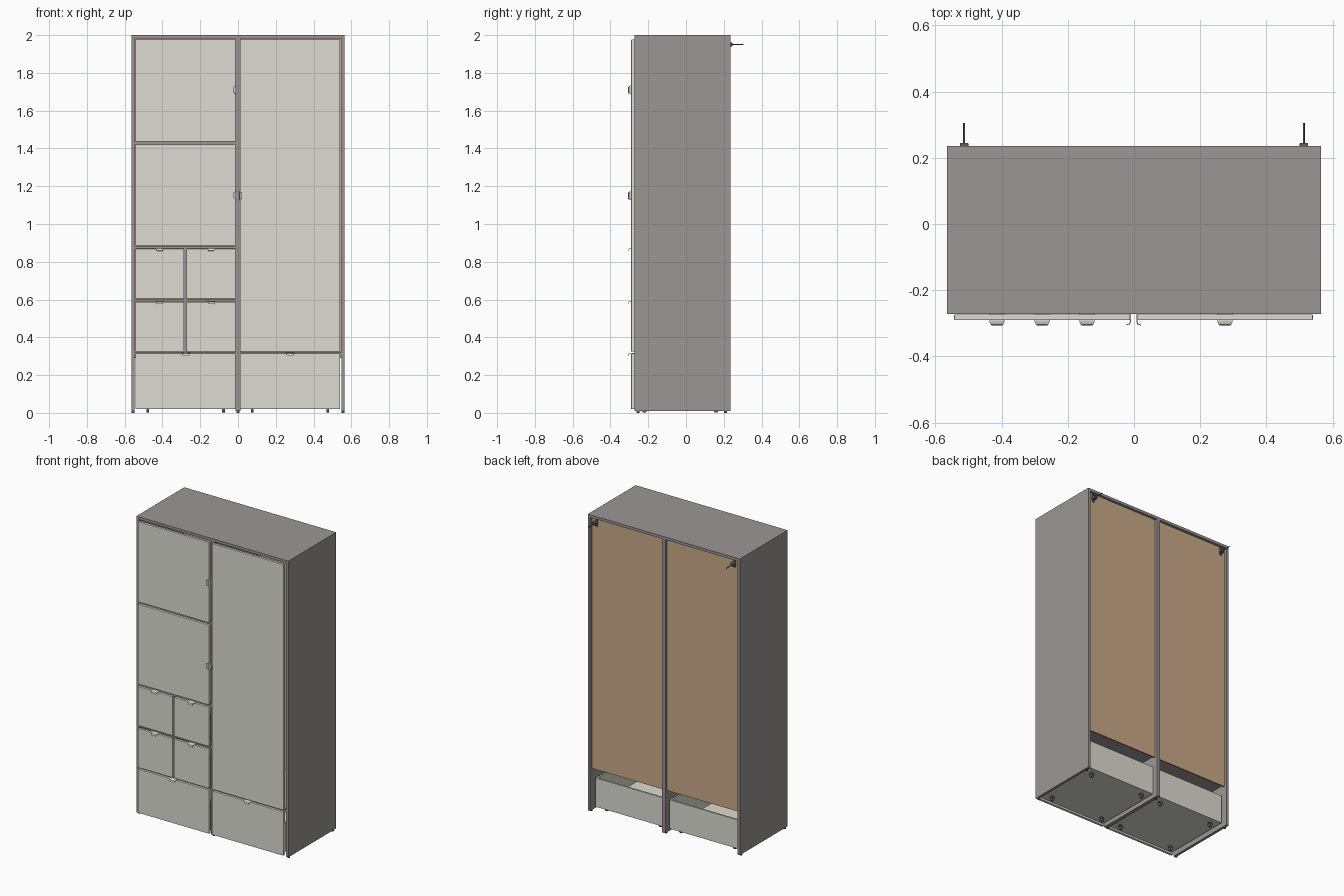
import bpy
import bmesh
import math
from mathutils import Matrix, Vector

cube = bpy.data.objects.get("Cube")
if cube:
    bpy.data.objects.remove(cube, do_unlink=True)


def material(name, r, g, b):
    m = bpy.data.materials.new(name)
    m.use_nodes = True
    m.diffuse_color = (r, g, b, 1)
    m.node_tree.nodes["Principled BSDF"].inputs["Base Color"].default_value = (r, g, b, 1)
    return m


GREY = material("warm grey carcass", 0.33, 0.305, 0.3)
WHITE = material("off white fronts", 0.72, 0.72, 0.65)
TAN = material("tan back board", 0.6, 0.4, 0.25)
METAL = material("dark metal", 0.12, 0.12, 0.12)


def finish(name, bm, mat, bevel=0):
    bmesh.ops.recalc_face_normals(bm, faces=bm.faces)
    mesh = bpy.data.meshes.new(name)
    bm.to_mesh(mesh)
    bm.free()
    mesh.materials.append(mat)
    ob = bpy.data.objects.new(name, mesh)
    bpy.context.collection.objects.link(ob)
    if bevel:
        mod = ob.modifiers.new("soft edge", 'BEVEL')
        mod.width = bevel
        mod.segments = 2
    return ob


def box(name, mat, xs, ys, zs, bevel=0):
    bm = bmesh.new()
    size = [b - a for a, b in (xs, ys, zs)]
    centre = Vector([(a + b) / 2 for a, b in (xs, ys, zs)])
    bmesh.ops.create_cube(bm, size=1, matrix=Matrix.Translation(centre) @ Matrix.Diagonal((*size, 1)))
    return finish(name, bm, mat, bevel)


def cylinder(name, mat, centre, radius, length, axis):
    bm = bmesh.new()
    turn = Vector((0, 0, 1)).rotation_difference(Vector(axis)).to_matrix().to_4x4()
    bmesh.ops.create_cone(bm, cap_ends=True, segments=16, radius1=radius, radius2=radius,
                          depth=length, matrix=Matrix.Translation(centre) @ turn)
    ob = finish(name, bm, mat)
    for p in ob.data.polygons:
        p.use_smooth = len(p.vertices) == 4
    return ob


FRONT, BACK = -0.272, 0.236
FACE = -0.29
W = 0.565
T = 0.018

# Carcass
box("top_panel", GREY, (-W, W), (FRONT, BACK), (2 - T, 2))
for side, s in (("left", 1), ("right", -1)):
    xs = sorted((s * W, s * (W - T)))
    box(side + "_side_panel", GREY, xs, (FRONT, BACK), (0.01, 2 - T))
box("centre_divider", GREY, (-0.012, 0.012), (FRONT, BACK), (0.01, 2 - T))
for x in (-W + T / 2, 0, W - T / 2):
    for y in (-0.255, 0.21):
        cylinder("foot_glide", METAL, (x, y, 0.006), 0.008, 0.012, (0, 0, 1))

# Shelves and back boards in each bay
for side, s in (("left", 1), ("right", -1)):
    xs = sorted((s * 0.012, s * (W - T)))
    box(side + "_lower_shelf", GREY, xs, (FRONT, 0.21), (0.305, 0.322))
    box(side + "_back_board", TAN, xs, (0.21, 0.218), (0.29, 2 - T))
for z in (0.875, 1.428):
    box("right_shelf", GREY, (-W + T, -0.012), (FRONT, 0.21), (z - 0.009, z + 0.009))
box("small_drawer_partition", GREY, (-0.287, -0.27), (FRONT, 0.21), (0.322, 0.866))
box("small_drawer_rail", GREY, (-W + T, -0.012), (FRONT, 0.21), (0.59, 0.603))


def pull(name, x, z, upright=False):
    """Small bent tab with a tapered lip, on a top edge or a side edge."""
    bm = bmesh.new()
    rows = [(0.024, -0.27, 0.001), (0.023, -0.295, 0.001), (0.019, -0.302, -0.001), (0.016, -0.305, -0.011)]
    verts = [[bm.verts.new((k * half, y, up)) for k in (-1, 1)] for half, y, up in rows]
    for a, b in zip(verts, verts[1:]):
        bm.faces.new((a[0], a[1], b[1], b[0]))
    if upright:
        turn = math.pi / 2 if upright > 0 else -math.pi / 2
        bmesh.ops.rotate(bm, verts=bm.verts, matrix=Matrix.Rotation(turn, 3, 'Y'))
    bmesh.ops.translate(bm, verts=bm.verts, vec=(x, 0, z))
    ob = finish(name, bm, WHITE)
    mod = ob.modifiers.new("sheet", 'SOLIDIFY')
    mod.thickness = 0.003
    mod.offset = 0
    return ob


def front_panel(name, xs, zs):
    return box(name, WHITE, xs, (FACE, FRONT - 0.001), zs, 0.002)


def drawer(name, xs, zs, back, top):
    """Drawer front with tab pull and an open box behind it."""
    front_panel(name + "_front", xs, zs)
    pull(name + "_pull", sum(xs) / 2, zs[1])
    x0, x1 = xs[0] + 0.01, xs[1] - 0.01
    low = zs[0] + 0.012
    ys = (FRONT, back)
    box(name + "_base", WHITE, (x0, x1), ys, (low, low + 0.01))
    box(name + "_box_back", WHITE, (x0, x1), (back - 0.012, back), (low, top))
    box(name + "_box_side_a", WHITE, (x0, x0 + 0.012), ys, (low, top))
    box(name + "_box_side_b", WHITE, (x1 - 0.012, x1), ys, (low, top))


# Doors
RX = (-0.543, -0.012)
LX = (0.01, 0.54)
front_panel("upper_right_door", RX, (1.437, 1.977))
front_panel("middle_right_door", RX, (0.885, 1.422))
front_panel("tall_left_door", LX, (0.325, 1.977))
pull("upper_right_door_pull", RX[1], 1.71, 1)
pull("middle_right_door_pull", RX[1], 1.15, 1)
pull("tall_left_door_pull", LX[0], 1.15, -1)

# Small drawers
for row, zs in (("upper", (0.606, 0.869)), ("lower", (0.324, 0.588))):
    for col, xs in (("outer", (-0.543, -0.285)), ("inner", (-0.272, -0.012))):
        drawer(f"{row}_{col}_drawer", xs, zs, 0.18, zs[1] - 0.06)

# Large bottom drawers on casters
for side, xs in (("right", RX), ("left", LX)):
    drawer(side + "_bottom_drawer", xs, (0.02, 0.314), 0.205, 0.225)
    for x in (xs[0] + 0.065, xs[1] - 0.065):
        for y in (-0.22, 0.16):
            cylinder("caster_wheel", METAL, (x, y, 0.015), 0.014, 0.014, (1, 0, 0))
            box("caster_fork", METAL, (x - 0.011, x + 0.011), (y - 0.008, y + 0.008), (0.024, 0.034))

# Wall anchors at the back
for s in (-1, 1):
    x = s * 0.513
    box("anchor_bracket", METAL, (x - 0.013, x + 0.013), (0.217, 0.245), (1.94, 1.96), 0.003)
    box("anchor_plate", METAL, (x - 0.008, x + 0.008), (0.217, 0.222), (1.925, 1.98))
    cylinder("anchor_screw", METAL, (x, 0.272, 1.95), 0.003, 0.066, (0, 1, 0))
